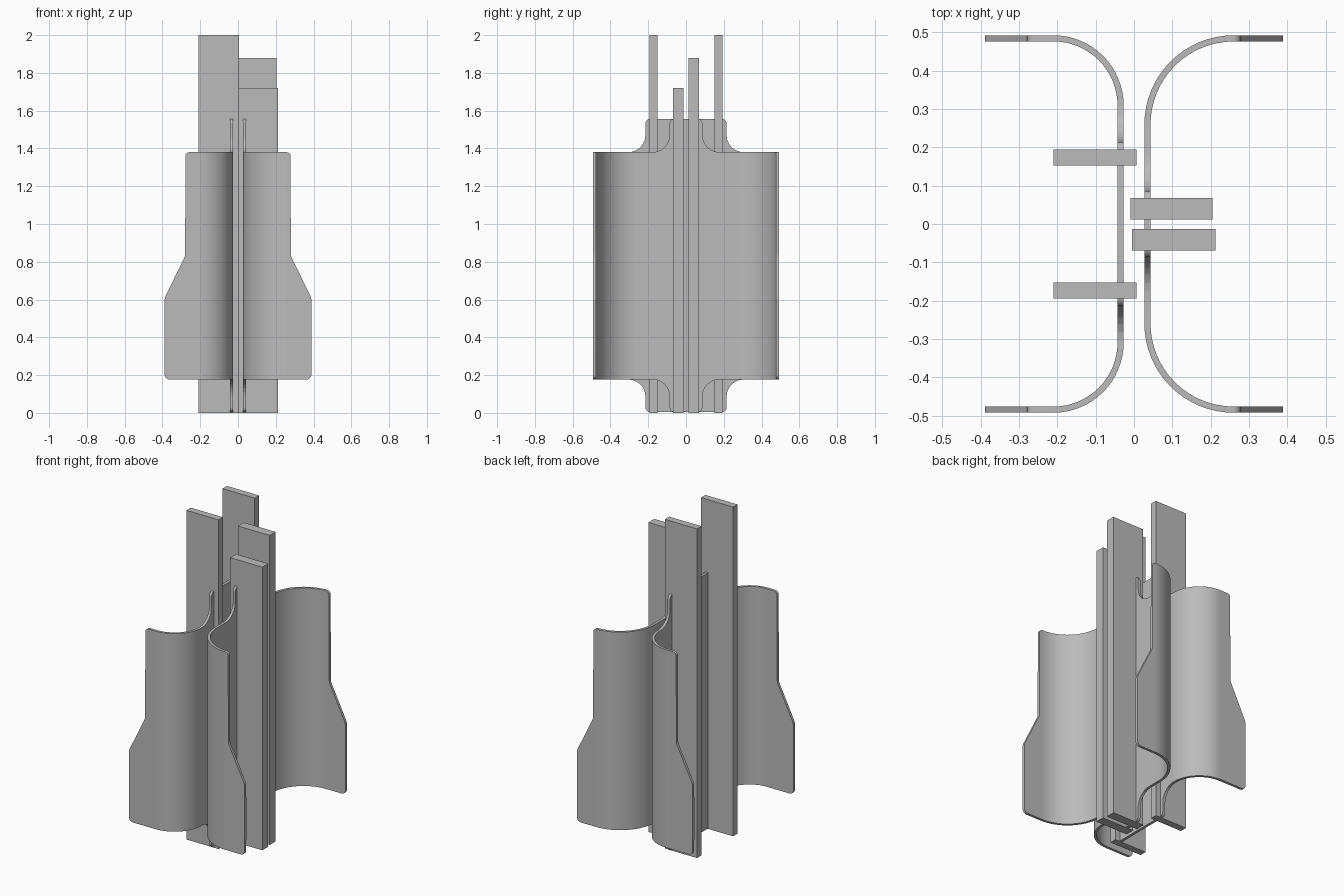
import bpy, math
from mathutils import Vector

if "Cube" in bpy.data.objects:
    bpy.data.objects.remove(bpy.data.objects["Cube"])

grey = bpy.data.materials.new("plain grey")
grey.diffuse_color = (0.5, 0.5, 0.5, 1)
grey.use_nodes = True
grey.node_tree.nodes["Principled BSDF"].inputs["Base Color"].default_value = grey.diffuse_color
THICK = 0.016
FLANGE_Y = 0.484


def rounded(corners, steps=6):
    """Polyline through (s, z, radius) corners, each rounded by an arc."""
    out = [Vector(corners[0][:2])]
    for p, c, n in zip(corners, corners[1:], corners[2:]):
        v = Vector(c[:2])
        a = (Vector(p[:2]) - v).normalized()
        b = (Vector(n[:2]) - v).normalized()
        half = a.angle(b) / 2
        r = c[2]
        centre = v + (a + b).normalized() * r / math.sin(half)
        start = v + a * r / math.tan(half) - centre
        end = v + b * r / math.tan(half) - centre
        sweep = start.angle(end)
        for i in range(steps + 1):
            t = i / steps
            out.append(centre + (start * math.sin((1 - t) * sweep)
                                 + end * math.sin(t * sweep)) / math.sin(sweep))
    out.append(Vector(corners[-1][:2]))
    return out


def height(line, s):
    for p, q in zip(line, line[1:]):
        if p.x <= s <= q.x and q.x > p.x:
            return p.y + (q.y - p.y) * (s - p.x) / (q.x - p.x)
    return line[-1].y


def finish(name, verts, faces):
    me = bpy.data.meshes.new(name)
    me.from_pydata(verts, [], faces)
    me.materials.append(grey)
    ob = bpy.data.objects.new(name, me)
    bpy.context.collection.objects.link(ob)
    return ob


def curved_sheet(name, side, web_x, radius, tab):
    """Bent sheet: flat web, two rounded bends, two shaped flanges, end tabs."""
    flat = FLANGE_Y - radius
    bend_end = flat + radius * math.pi / 2

    def at_x(x):
        return bend_end + x - web_x - radius

    def place(s):
        if s <= flat:
            return web_x, s
        if s <= bend_end:
            a = (s - flat) / radius
            return web_x + radius * (1 - math.cos(a)), flat + radius * math.sin(a)
        return web_x + radius + s - bend_end, FLANGE_Y

    shoulder, tip = at_x(0.278), at_x(0.388)
    upper = rounded([(0, 1.557), (tab, 1.557, 0.025), (tab + 0.002, 1.38, 0.09),
                     (shoulder, 1.38, 0.02), (shoulder + 0.002, 0.83, 0.06),
                     (tip, 0.61, 0.06), (tip + 0.001, 0.5)])
    lower = rounded([(0, 0.004), (tab, 0.004, 0.025), (tab + 0.002, 0.177, 0.09),
                     (tip, 0.177, 0.025), (tip + 0.001, 0.3)])
    samples = {round(p.x, 5) for p in upper + lower}
    samples |= {round(flat + (bend_end - flat) * i / 16, 5) for i in range(17)}
    samples = sorted(samples)
    stations = [(-s, s) for s in reversed(samples) if s > 0] + [(s, s) for s in samples]
    verts, faces = [], []
    for signed, s in stations:
        x, y = place(s)
        y = math.copysign(y, signed)
        verts += [(side * x, y, height(lower, s)), (side * x, y, height(upper, s))]
    for i in range(0, len(verts) - 2, 2):
        faces.append((i, i + 2, i + 3, i + 1) if side < 0 else (i, i + 1, i + 3, i + 2))
    ob = finish(name, verts, faces)
    mod = ob.modifiers.new("thickness", "SOLIDIFY")
    mod.thickness = THICK
    mod.offset = 0
    bpy.context.view_layer.objects.active = ob
    ob.select_set(True)
    bpy.ops.object.modifier_apply(modifier=mod.name)
    bpy.ops.object.shade_smooth_by_angle(angle=math.radians(30))
    ob.select_set(False)


def bar(name, x0, x1, y0, y1, top):
    verts = [(x, y, z) for x in (x0, x1) for y in (y0, y1) for z in (0, top)]
    finish(name, verts, [(0, 1, 3, 2), (4, 6, 7, 5), (0, 4, 5, 1),
                         (2, 3, 7, 6), (0, 2, 6, 4), (1, 5, 7, 3)])


# Bent sheets, back to back
curved_sheet("left_curved_sheet", -1, 0.035, 0.175, 0.214)
curved_sheet("right_curved_sheet", 1, 0.035, 0.225, 0.086)

# Upright bars crossing the webs
bar("left_front_bar", -0.21, 0.006, -0.194, -0.152, 2.0)
bar("left_back_bar", -0.21, 0.006, 0.152, 0.194, 2.0)
bar("right_front_bar", -0.005, 0.212, -0.069, -0.013, 1.72)
bar("right_back_bar", -0.009, 0.205, 0.012, 0.068, 1.88)
